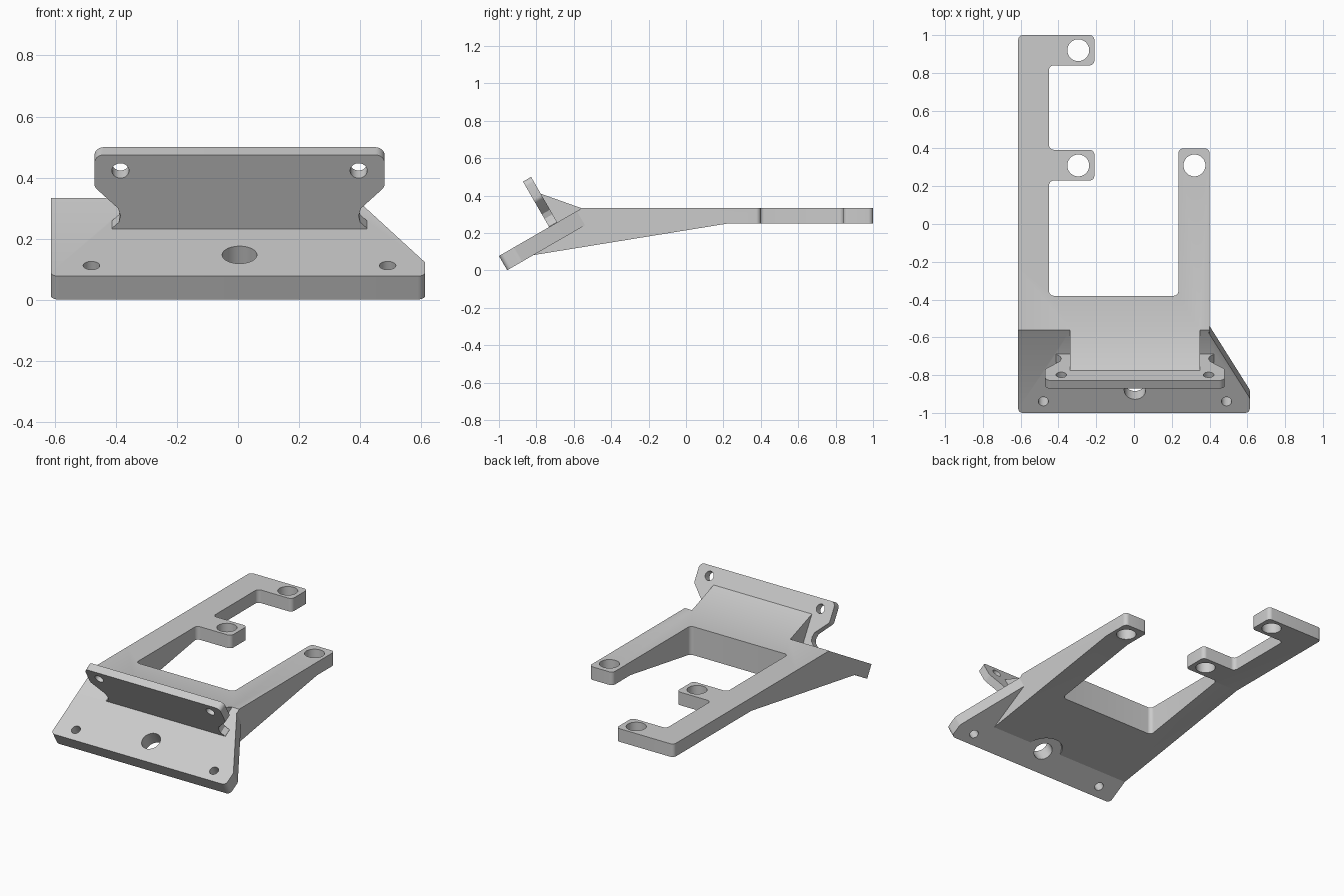
import bpy, bmesh
from math import radians, cos, sin, pi
from mathutils import Matrix, Vector

if "Cube" in bpy.data.objects:
    bpy.data.objects.remove(bpy.data.objects["Cube"])


def rounded(points):
    """Closed outline; a point (x, y, r) becomes a corner fillet of radius r."""
    out, n = [], len(points)
    for i, p in enumerate(points):
        c = Vector(p[:2])
        if len(p) < 3:
            out.append(c)
            continue
        a = (Vector(points[i - 1][:2]) - c).normalized()
        b = (Vector(points[(i + 1) % n][:2]) - c).normalized()
        half = a.angle(b) / 2
        t = p[2] / (sin(half) / cos(half))
        centre = c + (a + b).normalized() * p[2] / sin(half)
        s, e = c + a * t - centre, c + b * t - centre
        for k in range(7):
            d = s.lerp(e, k / 6)
            out.append(centre + d.normalized() * p[2])
    return out


def prism(name, points, z0, z1, matrix=Matrix()):
    bm = bmesh.new()
    face = bm.faces.new([bm.verts.new((p[0], p[1], z0)) for p in rounded(points)])
    top = bmesh.ops.extrude_face_region(bm, geom=[face])["geom"]
    bmesh.ops.translate(bm, vec=(0, 0, z1 - z0),
                        verts=[v for v in top if isinstance(v, bmesh.types.BMVert)])
    bmesh.ops.transform(bm, matrix=matrix, verts=bm.verts)
    bmesh.ops.recalc_face_normals(bm, faces=bm.faces)
    mesh = bpy.data.meshes.new(name)
    bm.to_mesh(mesh)
    bm.free()
    ob = bpy.data.objects.new(name, mesh)
    bpy.context.collection.objects.link(ob)
    return ob


def combine(target, other, operation):
    mod = target.modifiers.new(operation, "BOOLEAN")
    mod.operation, mod.object, mod.solver = operation, other, "EXACT"
    bpy.context.view_layer.objects.active = target
    bpy.ops.object.modifier_apply(modifier=mod.name)
    bpy.data.objects.remove(other, do_unlink=True)


def drill(target, x, y, r, z0, z1, matrix=Matrix()):
    circle = [(x + r * cos(k * pi / 20), y + r * sin(k * pi / 20)) for k in range(40)]
    cutter = prism("hole_cutter", circle, z0, z1, matrix)
    cutter.hide_render = True
    combine(target, cutter, "DIFFERENCE")


SLOPE = Matrix.Translation((0, -1, 0.077)) @ Matrix.Rotation(radians(30), 4, "X")
SIDE = Matrix(((0, 0, 1, 0), (1, 0, 0, 0), (0, 1, 0, 0), (0, 0, 0, 1)))
R = 0.025

# Arm frame: tapered side profile cut to the plan outline
frame = prism("bracket", [(-0.56, 0.333), (1, 0.333), (1, 0.25), (0.22, 0.25), (-0.82, 0.081)],
              -0.613, 0.4, SIDE)
plan = prism("plan_cutter", [
    (-0.613, -1.2), (0.4, -1.2), (0.4, 0.4, R), (0.235, 0.4, R), (0.235, -0.38, R),
    (-0.45, -0.38, R), (-0.45, 0.23, R), (-0.21, 0.23, R), (-0.21, 0.393, R),
    (-0.45, 0.393, R), (-0.45, 0.84, R), (-0.21, 0.84, R), (-0.21, 1, R), (-0.613, 1, R)],
    -0.5, 1)
combine(frame, plan, "INTERSECT")
for x, y in [(-0.295, 0.92), (-0.295, 0.31), (0.32, 0.31)]:
    drill(frame, x, y, 0.058, 0, 0.6)

# Clearance recess under the plate's large hole
drill(frame, 0.005, 0.14, 0.115, -0.4, 0.2, SLOPE)

# Sloping front plate
plate = prism("front_plate", [(-0.613, 0, R), (0.613, 0, R), (0.613, 0.09, R),
                              (0.385, 0.508), (-0.613, 0.508)], -0.088, 0, SLOPE)
for x, v, r in [(-0.48, 0.07, 0.027), (0.49, 0.07, 0.027), (0.005, 0.14, 0.057)]:
    drill(plate, x, v, r, -0.2, 0.2, SLOPE)
combine(frame, plate, "UNION")

# Mounting flange standing square to the plate
FLANGE = SLOPE @ Matrix.Translation((0.005, 0.31, 0)) @ Matrix.Rotation(radians(90), 4, "X")
half = [(0.42, -0.02), (0.418, 0.002), (0.395, 0.025), (0.39, 0.05), (0.398, 0.078),
        (0.475, 0.158, 0.03), (0.475, 0.28, 0.03)]
mirror = [(-p[0], *p[1:]) for p in reversed(half)]
flange = prism("flange", half + mirror, -0.05, 0, FLANGE)
for x in (-0.39, 0.39):
    drill(flange, x, 0.22, 0.028, -0.2, 0.2, FLANGE)
combine(frame, flange, "UNION")

# Wedge gusset behind the flange
gusset = prism("gusset", [(-0.785, 0.413), (-0.56, 0.333), (-0.56, 0.28), (-0.70, 0.23)],
               -0.34, 0.35, SIDE)
combine(frame, gusset, "UNION")

bpy.ops.object.select_all(action="DESELECT")
frame.select_set(True)
bpy.context.view_layer.objects.active = frame
bpy.ops.object.shade_smooth_by_angle(angle=radians(20))
